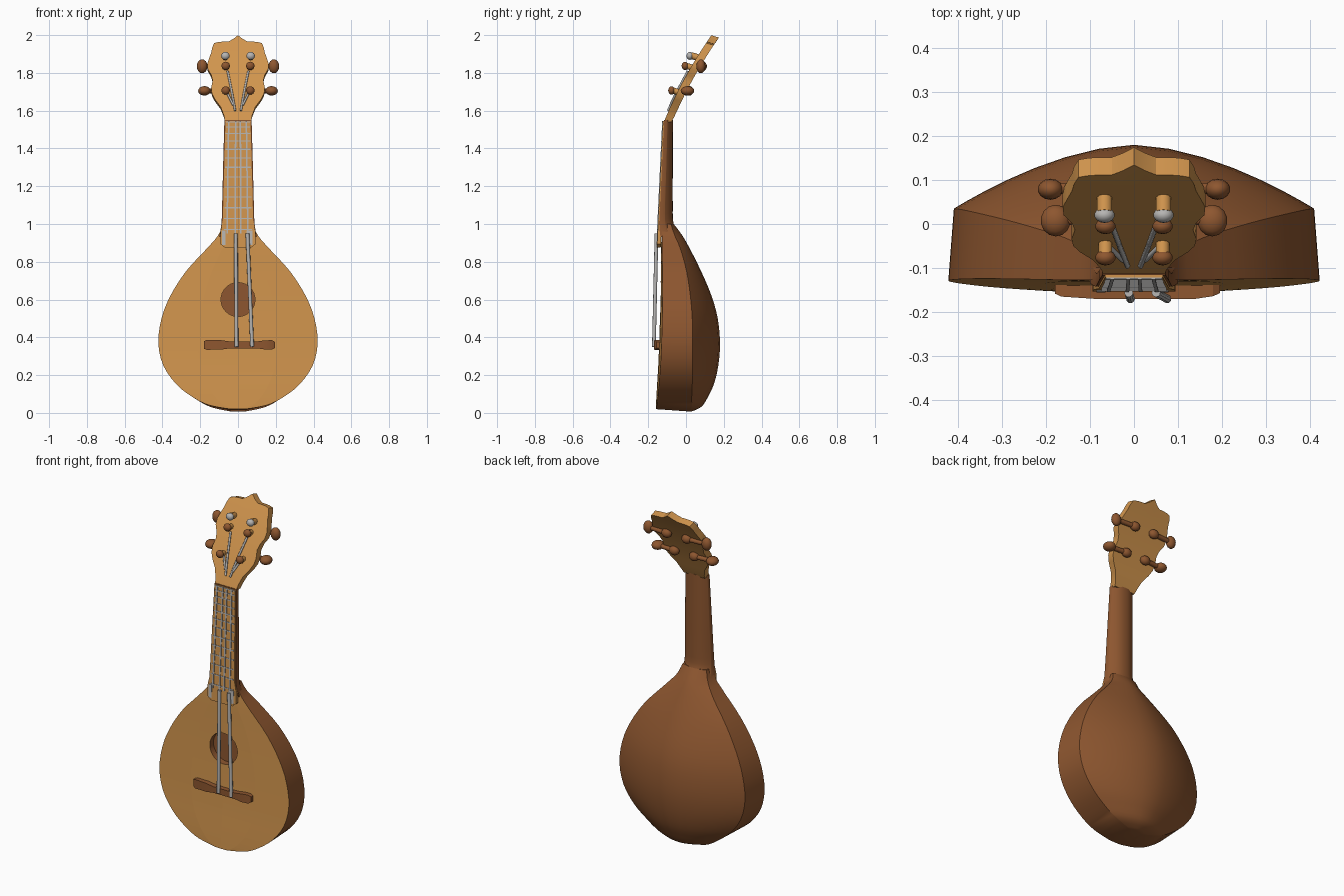
import bpy, bmesh, math
from mathutils import Vector, Matrix

if "Cube" in bpy.data.objects:
    bpy.data.objects.remove(bpy.data.objects["Cube"])


def material(name, rgb):
    m = bpy.data.materials.new(name)
    m.diffuse_color = (*rgb, 1)
    m.use_nodes = True
    m.node_tree.nodes["Principled BSDF"].inputs["Base Color"].default_value = m.diffuse_color
    return m


TAN = material("light spruce", (0.64, 0.30, 0.075))
BROWN = material("brown wood", (0.27, 0.094, 0.029))
GREY = material("string steel", (0.47, 0.46, 0.45))


def finish(name, bm, mats, angle=30):
    bmesh.ops.recalc_face_normals(bm, faces=bm.faces)
    me = bpy.data.meshes.new(name)
    bm.to_mesh(me)
    bm.free()
    for m in mats:
        me.materials.append(m)
    ob = bpy.data.objects.new(name, me)
    bpy.context.collection.objects.link(ob)
    bpy.ops.object.select_all(action='DESELECT')
    bpy.context.view_layer.objects.active = ob
    ob.select_set(True)
    bpy.ops.object.shade_smooth_by_angle(angle=math.radians(angle))
    return ob


def loft(name, rings, mat, angle=30, split=False):
    bm = bmesh.new()
    vs = [[bm.verts.new(p) for p in r] for r in rings]
    n = len(vs[0])
    for a, b in zip(vs, vs[1:]):
        for i in range(n):
            bm.faces.new((a[i], a[(i + 1) % n], b[(i + 1) % n], b[i]))
    for end in (vs[0], vs[-1]):
        if split:  # cap made of strips between front and back halves
            for i in range(n // 2 - 1):
                bm.faces.new((end[i], end[i + 1], end[n - 2 - i], end[n - 1 - i]))
        else:
            bm.faces.new(end)
    return finish(name, bm, [mat], angle)


def rod(name, p, q, r1, mat, seg=10):
    p, q = Vector(p), Vector(q)
    d = q - p
    bm = bmesh.new()
    mx = Matrix.Translation((p + q) / 2) @ d.to_track_quat('Z', 'Y').to_matrix().to_4x4()
    bmesh.ops.create_cone(bm, cap_ends=True, segments=seg, radius1=r1, radius2=r1, depth=d.length, matrix=mx)
    return finish(name, bm, [mat], 60)


def blob(name, c, size, mat):
    bm = bmesh.new()
    bmesh.ops.create_uvsphere(bm, u_segments=14, v_segments=8, radius=1,
                              matrix=Matrix.Translation(c) @ Matrix.Diagonal((*size, 1)))
    return finish(name, bm, [mat], 60)


def smooth_rows(rows, n=3):
    # Catmull-Rom through the table rows
    out = []
    for i in range(len(rows) - 1):
        p = [rows[max(0, min(len(rows) - 1, i + k))] for k in (-1, 0, 1, 2)]
        for j in range(n):
            t = j / n
            out.append([0.5 * (2 * b + (c - a) * t + (2 * a - 5 * b + 4 * c - d) * t * t
                               + (3 * b - a - 3 * c + d) * t ** 3) for a, b, c, d in zip(*p)])
    return out + [list(rows[-1])]


def section(z, w, front, ridge, back, power=1.7, inset=.97, dome=.03):
    # gently domed front, tapering sides, domed back
    zb = z - 0.016 * max(0, 1 - z / 0.09)
    ring = [(w * s, front + dome * w * s * s, z) for s in (-1, -.5, 0, .5, 1)]
    for k in range(17):
        s = math.cos(math.pi * k / 16)
        ring.append((w * inset * s, ridge + (back - ridge) * (1 - abs(s) ** power), zb))
    return ring


# Pear-shaped body: height, half width, front y, side ridge y, back y
body_rows = [(.02, .04, -.16, .015, .03), (.04, .15, -.159, .03, .08), (.08, .235, -.157, .03, .113),
             (.15, .325, -.153, .033, .147), (.25, .395, -.147, .035, .171), (.37, .422, -.142, .035, .18),
             (.5, .405, -.138, .033, .168), (.62, .358, -.135, .023, .135), (.75, .275, -.133, .003, .08),
             (.87, .165, -.132, -.03, .02), (.94, .105, -.13, -.06, -.02), (1.0, .08, -.13, -.08, -.065)]
body = loft("body", [section(*r) for r in smooth_rows(body_rows)], BROWN, 40)
body.data.materials.append(TAN)

# Sound hole cut into the front
cutter = rod("hole_cutter", (0, -.3, .6), (0, -.1, .6), .09, BROWN, seg=32)
mod = body.modifiers.new("hole", 'BOOLEAN')
mod.object = cutter
mod.solver = 'EXACT'
bpy.context.view_layer.objects.active = body
bpy.ops.object.modifier_apply(modifier="hole")
bpy.data.objects.remove(cutter)
for f in body.data.polygons:
    if f.normal.y < -.9 and f.center.y < -.112:
        f.material_index = 1
        f.use_smooth = False
    else:
        f.material_index = 0


def board_y(z):
    return -.122 - (1.545 - z) * .0476


# Neck, reaching almost to the fingerboard's face
neck_rows = [(.93, .1, -.135, -.09, -.02), (1.0, .088, board_y(1.0) + .006, -.11, -.065),
             (1.1, .084, board_y(1.1) + .006, -.112, -.07), (1.3, .079, board_y(1.3) + .006, -.105, -.07),
             (1.55, .072, -.116, -.098, -.07)]
loft("neck", [section(*r, 2.4, 1, 0) for r in smooth_rows(neck_rows)], BROWN, 70)

# Fingerboard
board_rows = [(.875, .07), (.895, .094), (.96, .093), (1.02, .08), (1.545, .066)]
loft("fingerboard", [[(-w, board_y(z), z), (w, board_y(z), z), (w, board_y(z) + .02, z),
                      (-w, board_y(z) + .02, z)] for z, w in board_rows], TAN)


# Thin strip lying on the fingerboard
def strip(name, x0, x1, z0, z1, x2=None, x3=None, up=.0025):
    a, b = board_y(z0), board_y(z1)
    x2, x3 = x0 if x2 is None else x2, x1 if x3 is None else x3
    loft(name, [[(x0, a - up, z0), (x1, a - up, z0), (x1, a + .004, z0), (x0, a + .004, z0)],
                [(x2, b - up, z1), (x3, b - up, z1), (x3, b + .004, z1), (x2, b + .004, z1)]], GREY)


# Frets, nut and the plates at the lower end
for i in range(13):
    z = .97 + .57 * (1 - (1 - i / 12) ** 1.25)
    w = .064 + (1.545 - z) * .018
    strip("nut" if i == 12 else "fret", -w, w, z - .003, z + .003)
strip("end_plate_right", .045, .078, .89, .965)
strip("end_plate_left", -.085, -.065, .89, .965)


# Headstock: tilted back, scalloped outline
def head_y(z):
    t = (z - 1.54) / .45
    return -.117 + .18 * t + .065 * t * t


head_rows = [(1.54, .068), (1.575, .075), (1.62, .092), (1.66, .122), (1.69, .138), (1.72, .142), (1.76, .134),
             (1.79, .142), (1.82, .16), (1.85, .162), (1.88, .152), (1.91, .141), (1.935, .136), (1.958, .126)]
columns = (-1, -.8, -.55, -.4, -.2, 0, .2, .4, .55, .8, 1)
lifts = (0, .006, .008, .008, .022, .041, .022, .008, .008, .006, 0)
rings = []
for k, (z, w) in enumerate(head_rows):
    f = 1 if k == len(head_rows) - 1 else 0
    front = [(w * s, head_y(z + h * f), z + h * f) for s, h in zip(columns, lifts)]
    rings.append(front + [(x, y + .04, z - .012 * min(1, (z - 1.54) / .05)) for x, y, z in front[::-1]])
loft("headstock", rings, TAN, 30, True)

# Tuning pegs: button, shaft and gear behind, post in front
for s in (-1, 1):
    for z, bx, size in ((1.835, .19, (.029, .024, .037)), (1.705, .178, (.034, .036, .025))):
        y = head_y(z)
        blob("peg_button", (s * bx, y + .05, z), size, BROWN)
        rod("peg_shaft", (s * bx, y + .05, z), (s * .06, y + .058, z), .013, BROWN)
        blob("peg_gear", (s * .065, y + .058, z), (.03, .024, .026), BROWN)
        rod("peg_post", (s * .065, y + .03, z - .015), (s * .065, y - .036, z + .005), .016, TAN)
        blob("peg_cap", (s * .065, y - .034, z + .002), (.023, .018, .022), BROWN)
    # strings hugging the headstock
    for (za, xa), (zb, xb) in (((1.81, .055), (1.71, .035)), ((1.71, .035), (1.6, .015)), ((1.7, .06), (1.63, .025))):
        rod("head_string", (s * xa, head_y(za) - .005, za), (s * xb, head_y(zb) - .004, zb), .006, GREY, seg=8)
    y = head_y(1.89)
    rod("top_pin", (s * .067, y + .02, 1.875), (s * .067, y - .035, 1.892), .018, TAN)
    blob("top_pin_ball", (s * .067, y - .042, 1.89), (.023, .018, .021), GREY)

# Bridge
loft("bridge", [[(x, -.13, .36 - h), (x, y, .36 - h), (x, y, .36 + h), (x, -.13, .36 + h)]
                for x, y, h in ((-.18, -.158, .02), (-.165, -.165, .026), (-.09, -.17, .025), (-.04, -.17, .018),
                                (.1, -.17, .018), (.14, -.17, .024), (.18, -.164, .025), (.195, -.157, .016))], BROWN)

# Strings: two thick ones over the body, four thin ones along the fingerboard
for xa, xb in ((-.008, -.012), (.075, .05)):
    rod("string", (xa, -.17, .35), (xb, -.156, .95), .01, GREY)
for x in (-.058, -.015, .015, .052):
    strip("neck_string", x - .004, x + .004, .95, 1.545, x * .85 - .004, x * .85 + .004, .004)
